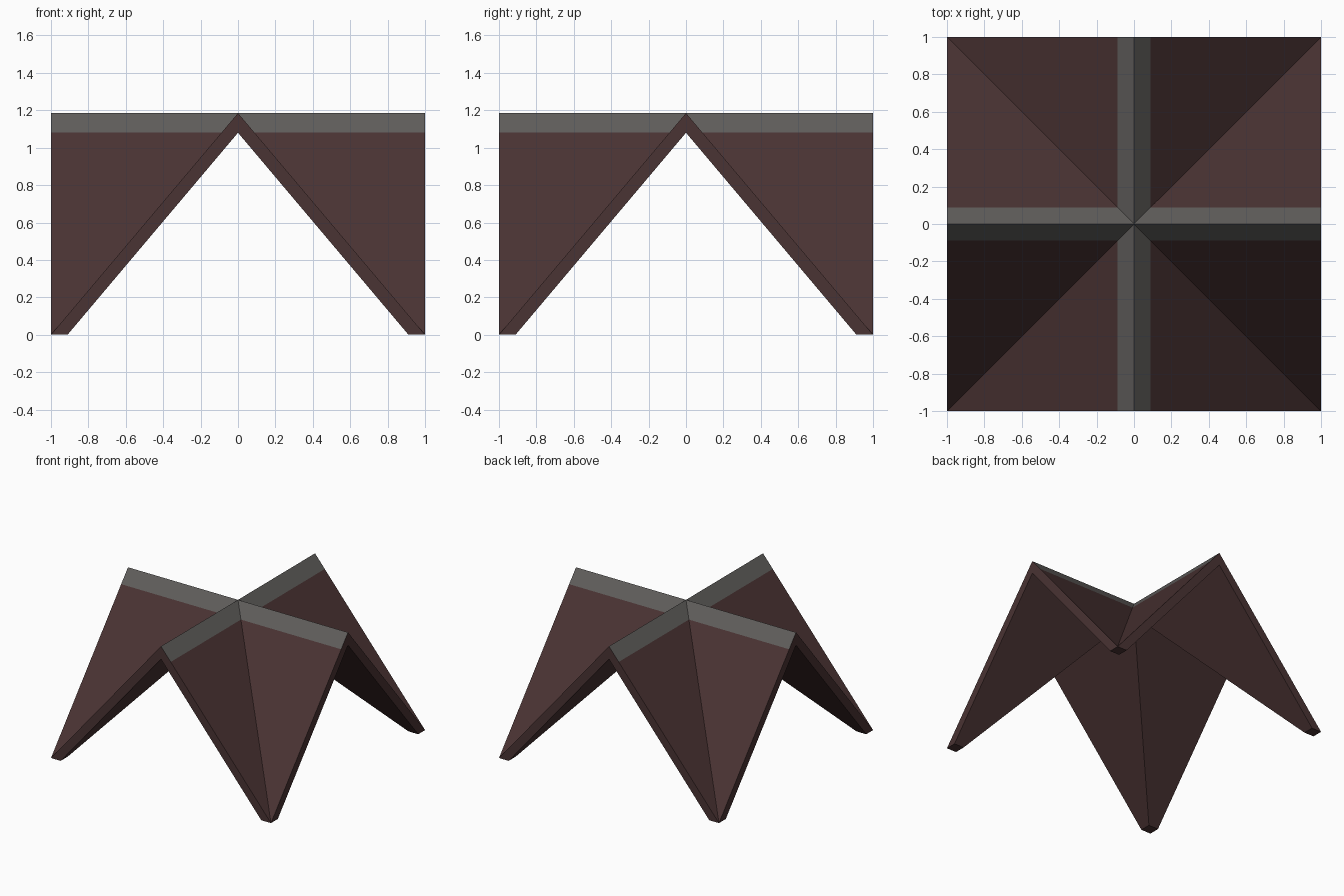
import bpy, bmesh

if "Cube" in bpy.data.objects:
    bpy.data.objects.remove(bpy.data.objects["Cube"])

H = 1.185          # ridge height
T = 0.105          # vertical roof thickness
W = T / H          # half width of the ridge cap
F = 1 - W          # inner edge of the feet


def material(name, color):
    m = bpy.data.materials.new(name)
    m.diffuse_color = (*color, 1)
    m.use_nodes = True
    m.node_tree.nodes["Principled BSDF"].inputs["Base Color"].default_value = m.diffuse_color
    return m


# One eighth of the cross-gabled roof shell: half of one gable arm
octant = [
    [(0, 0, H), (1, 0, H), (1, W, H - T), (W, W, H - T)],               # ridge cap
    [(W, W, H - T), (1, W, H - T), (1, 1, 0)],                          # slope
    [(0, 0, H - T), (1, 0, H - T), (1, F, 0), (F, F, 0)],               # underside
    [(1, 0, H), (1, W, H - T), (1, 1, 0), (1, F, 0), (1, 0, H - T)],    # gable end
    [(1, 1, 0), (1, F, 0), (F, F, 0)],                                  # foot
]

# Repeat it around the centre by mirroring and swapping axes
bm = bmesh.new()
for sx in (1, -1):
    for sy in (1, -1):
        for swap in (False, True):
            for i, poly in enumerate(octant):
                pts = [(y, x, z) if swap else (x, y, z) for x, y, z in poly]
                f = bm.faces.new([bm.verts.new((x * sx, y * sy, z)) for x, y, z in pts])
                f.material_index = 1 if i == 0 else 0
bmesh.ops.remove_doubles(bm, verts=bm.verts, dist=1e-4)
bmesh.ops.recalc_face_normals(bm, faces=bm.faces)

mesh = bpy.data.meshes.new("cross_gable_roof")
bm.to_mesh(mesh)
bm.free()
mesh.materials.append(material("dark brown tiles", (0.068, 0.033, 0.033)))
mesh.materials.append(material("grey ridge cap", (0.115, 0.11, 0.105)))
roof = bpy.data.objects.new("cross_gable_roof", mesh)
bpy.context.collection.objects.link(roof)
